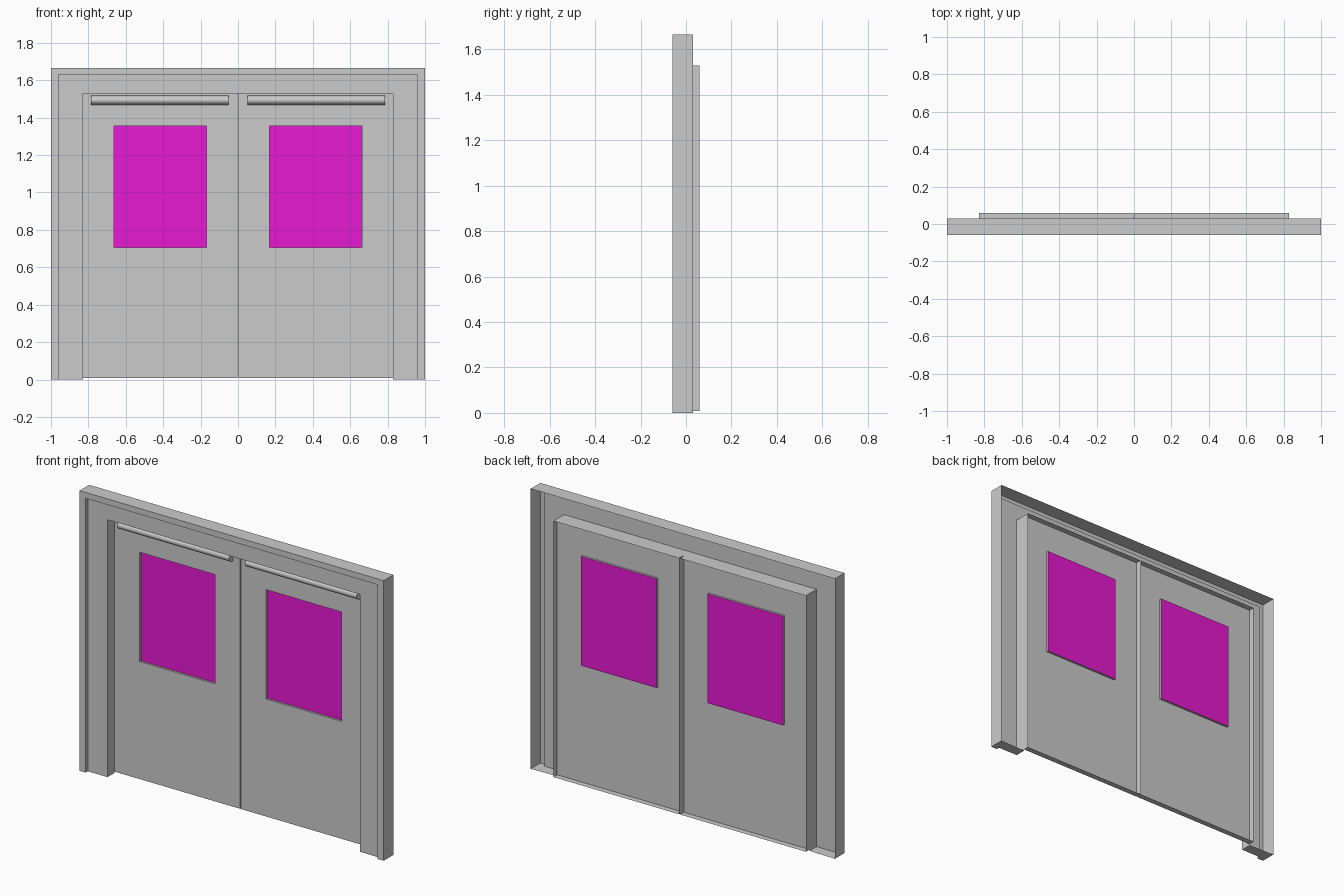
import bpy, bmesh, math

if "Cube" in bpy.data.objects:
    bpy.data.objects.remove(bpy.data.objects["Cube"])

DOOR_Y, BACK_Y, PANE_Y = 0.025, 0.06, 0.037


def make(name, verts, faces, mat=None, smooth=False):
    mesh = bpy.data.meshes.new(name)
    bm = bmesh.new()
    vs = [bm.verts.new(v) for v in verts]
    for f in faces:
        bm.faces.new([vs[i] for i in f])
    bmesh.ops.remove_doubles(bm, verts=bm.verts[:], dist=1e-5)
    bmesh.ops.recalc_face_normals(bm, faces=bm.faces[:])
    bm.to_mesh(mesh)
    bm.free()
    obj = bpy.data.objects.new(name, mesh)
    bpy.context.collection.objects.link(obj)
    if mat:
        mesh.materials.append(mat)
    if smooth:
        bpy.ops.object.select_all(action='DESELECT')
        bpy.context.view_layer.objects.active = obj
        obj.select_set(True)
        bpy.ops.object.shade_smooth_by_angle(angle=math.radians(40))
    return obj


def ring(x0, x1, z0, z1, y):
    return [(x0, y, z0), (x1, y, z0), (x1, y, z1), (x0, y, z1)]


glass = bpy.data.materials.new("window_magenta")
glass.diffuse_color = (0.8, 0.01, 0.65, 1)
glass.use_nodes = True
glass.node_tree.nodes["Principled BSDF"].inputs["Base Color"].default_value = glass.diffuse_color

# Door frame: pressed sheet profile (half width, height, depth) run round a U path
profile = [(1, 1.665, 0.03), (1, 1.665, -0.06), (0.96, 1.63, -0.06),
           (0.96, 1.63, -0.04), (0.83, 1.53, -0.04), (0.83, 1.53, DOOR_Y)]
n = len(profile)
verts, faces = [], []
for sx, top in ((-1, 0), (-1, 1), (1, 1), (1, 0)):
    verts += [(sx * x, y, z * top) for x, z, y in profile]
for k in range(3):
    for i in range(n - 1):
        a, b = k * n + i, (k + 1) * n + i
        faces.append((a, a + 1, b + 1, b))
# Feet of the frame closed at the floor
faces += [tuple(range(n)), tuple(range(3 * n, 4 * n))]
make("door_frame", verts, faces)

for side, s in (("left", -1), ("right", 1)):
    # Door leaf: hollow pan, open at the back, with a window opening
    x0, x1, z0, z1 = s * 0.003, s * 0.83, 0.008, 1.53
    wx0, wx1, wz0, wz1 = s * 0.168, s * 0.664, 0.706, 1.356
    verts = (ring(x0, x1, z0, z1, BACK_Y) + ring(x0, x1, z0, z1, DOOR_Y)
             + ring(wx0, wx1, wz0, wz1, DOOR_Y) + ring(wx0, wx1, wz0, wz1, PANE_Y))
    faces = []
    for r in range(3):
        for i in range(4):
            j = (i + 1) % 4
            faces.append((r * 4 + i, r * 4 + j, r * 4 + 4 + j, r * 4 + 4 + i))
    make(side + "_door_leaf", verts, faces)

    # Window pane
    make(side + "_window", ring(wx0, wx1, wz0, wz1, PANE_Y), [(0, 1, 2, 3)], glass)

    # Rounded closer bar along the top of the leaf
    seg = 12
    verts = []
    for x in (s * 0.052, s * 0.787):
        for i in range(seg + 1):
            a = math.pi * i / seg
            verts.append((x, DOOR_Y - 0.036 * math.sin(a), 1.493 + 0.026 * math.cos(a)))
    m = seg + 1
    faces = [(i, (i + 1) % m, m + (i + 1) % m, m + i) for i in range(m)]
    faces += [tuple(range(m)), tuple(range(m, 2 * m))]
    make(side + "_closer_bar", verts, faces, smooth=True)
